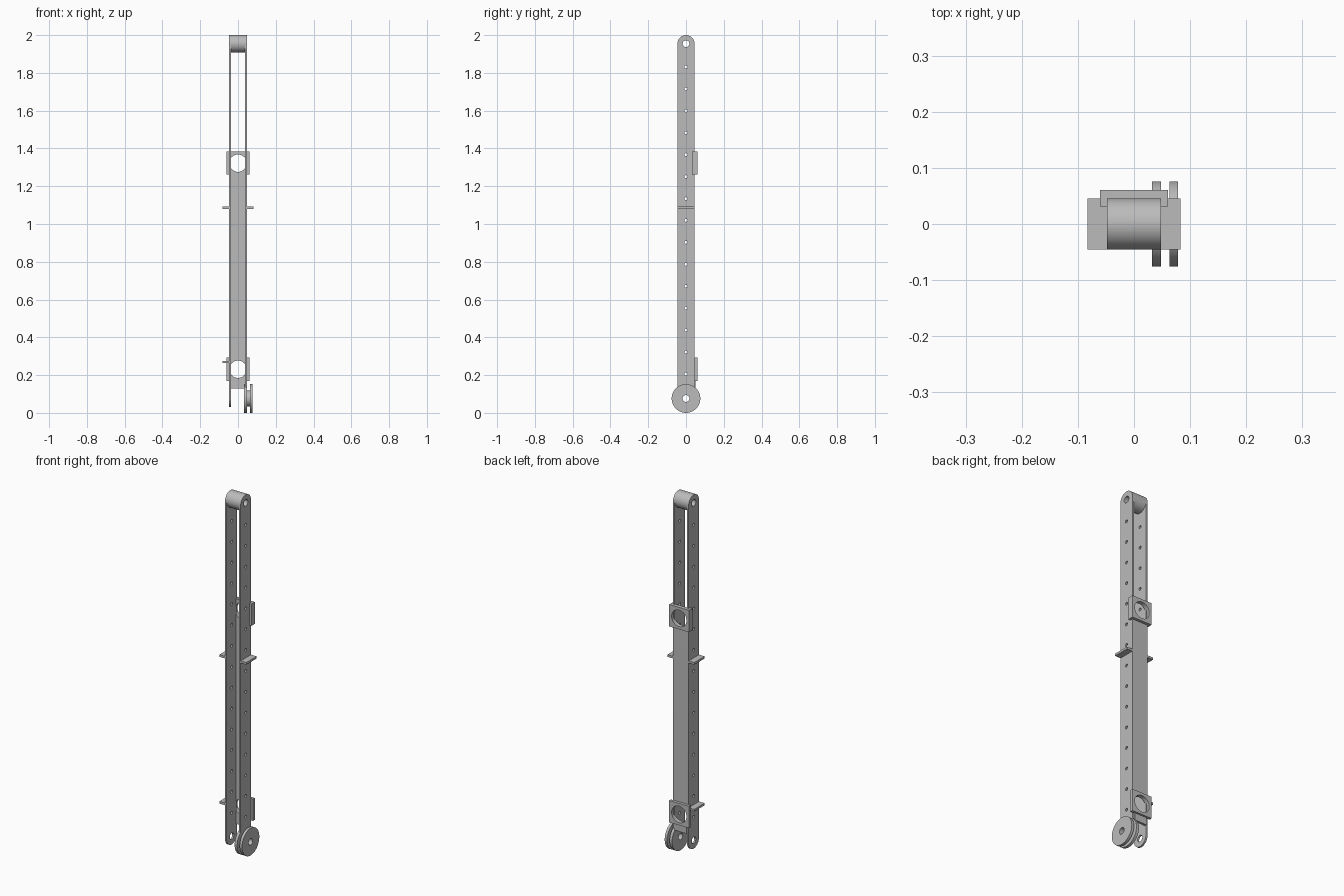
import bpy, bmesh, math
from mathutils import Matrix

cube = bpy.data.objects.get("Cube")
if cube:
    bpy.data.objects.remove(cube, do_unlink=True)

# Main dimensions
OUT, INN = 0.048, 0.038      # outer and inner face of the side plates
HALF = 0.0455                # half depth of the channel
TOP, AXLE = 2 - HALF, 0.076  # centres of the top and bottom pivots
PIVOT_R = 0.018

grey = bpy.data.materials.new("plain_grey")
grey.use_nodes = True
grey.diffuse_color = (0.5, 0.5, 0.5, 1)
grey.node_tree.nodes["Principled BSDF"].inputs["Base Color"].default_value = (0.5, 0.5, 0.5, 1)


def finish(name, bm):
    bmesh.ops.recalc_face_normals(bm, faces=bm.faces)
    me = bpy.data.meshes.new(name)
    bm.to_mesh(me)
    bm.free()
    me.materials.append(grey)
    ob = bpy.data.objects.new(name, me)
    bpy.context.collection.objects.link(ob)
    return ob


def smooth(ob):
    bpy.ops.object.select_all(action='DESELECT')
    ob.select_set(True)
    bpy.context.view_layer.objects.active = ob
    bpy.ops.object.shade_smooth_by_angle(angle=math.radians(30))


def add_box(bm, x0, x1, y0, y1, z0, z1):
    mat = Matrix.Translation(((x0 + x1) / 2, (y0 + y1) / 2, (z0 + z1) / 2))
    bmesh.ops.create_cube(bm, size=1, matrix=mat @ Matrix.Diagonal((x1 - x0, y1 - y0, z1 - z0, 1)))


def box(name, *dims):
    bm = bmesh.new()
    add_box(bm, *dims)
    return finish(name, bm)


def add_rod(bm, axis, radius, depth, z, segments=32):
    turn = Matrix.Rotation(math.pi / 2, 4, 'Y' if axis == 'X' else 'X')
    bmesh.ops.create_cone(bm, cap_ends=True, segments=segments, radius1=radius, radius2=radius,
                          depth=depth, matrix=Matrix.Translation((0, 0, z)) @ turn)


def lathe(name, profile, z, steps=48):
    """Turn a closed (x, radius) profile around the x axis at height z."""
    bm = bmesh.new()
    vs = [bm.verts.new((x, 0, z + r)) for x, r in profile]
    es = [bm.edges.new((vs[i - 1], v)) for i, v in enumerate(vs)]
    bmesh.ops.spin(bm, geom=vs + es, cent=(0, 0, z), axis=(1, 0, 0),
                   angle=2 * math.pi, steps=steps)
    bmesh.ops.remove_doubles(bm, verts=bm.verts, dist=1e-5)
    ob = finish(name, bm)
    smooth(ob)
    return ob


def cut(ob, cutter):
    mod = ob.modifiers.new("holes", 'BOOLEAN')
    mod.operation, mod.solver, mod.object = 'DIFFERENCE', 'EXACT', cutter
    bpy.context.view_layer.update()
    me = bpy.data.meshes.new_from_object(ob.evaluated_get(bpy.context.evaluated_depsgraph_get()))
    ob.modifiers.clear()
    ob.data = me
    smooth(ob)


def side_plate(name, x0, x1):
    bm = bmesh.new()
    n, pts = 24, []
    for centre, start in ((TOP, 0), (AXLE, math.pi)):
        for i in range(n + 1):
            a = start + math.pi * i / n
            pts.append((x0, HALF * math.cos(a), centre + HALF * math.sin(a)))
    face = bm.faces.new([bm.verts.new(p) for p in pts])
    new = bmesh.ops.extrude_face_region(bm, geom=[face])["geom"]
    bmesh.ops.translate(bm, vec=(x1 - x0, 0, 0),
                        verts=[g for g in new if isinstance(g, bmesh.types.BMVert)])
    return finish(name, bm)


# Cutter for the row of pin holes and the two pivots
bm = bmesh.new()
for i in range(15):
    add_rod(bm, 'X', 0.008, 0.3, 0.206 + 0.1161 * i, 16)
for z in (TOP, AXLE):
    add_rod(bm, 'X', PIVOT_R, 0.3, z)
pin_cutter = finish("pin_hole_cutter", bm)

# Cutter for the round openings in the back
BRACKETS = (1.322, 0.231)
bm = bmesh.new()
for z in BRACKETS:
    add_rod(bm, 'Y', 0.046, 0.3, z, 40)
round_cutter = finish("round_hole_cutter", bm)

# Side plates
for name, s in (("left_plate", 1), ("right_plate", -1)):
    cut(side_plate(name, s * INN, s * OUT), pin_cutter)

# Back panel and the lip below it
cut(box("back_panel", -INN, INN, 0.038, HALF, 0.13, 1.382), round_cutter)
box("back_lip", -INN, INN, 0.04, 0.051, 0.13, 0.172)

# Upper bracket wraps the channel, lower bracket is a flat plate
bm = bmesh.new()
z = BRACKETS[0]
add_box(bm, -0.061, 0.061, HALF, 0.061, z - 0.061, z + 0.061)
upper = finish("upper_bracket", bm)
cut(upper, round_cutter)
for name, s in (("left", 1), ("right", -1)):
    x0, x1 = sorted((s * OUT, s * 0.061))
    box(name + "_bracket_flange", x0, x1, 0.031, HALF, z - 0.061, z + 0.061)
z = BRACKETS[1]
cut(box("lower_bracket", -0.061, 0.061, HALF, 0.061, z - 0.061, z + 0.061), round_cutter)

# Side tabs
for name, s, z in (("left_tab", 1, 1.086), ("right_tab", -1, 1.086), ("lower_right_tab", -1, 0.269)):
    x0, x1 = sorted((s * OUT, s * 0.083))
    box(name, x0, x1, -HALF, HALF, z - 0.006, z + 0.006)

# Top spacer between the plates
lathe("top_spacer", [(-INN, PIVOT_R), (-INN, HALF), (INN, HALF), (INN, PIVOT_R)], TOP)

# Grooved pulley on the left plate
R, HUB = 0.076, 0.042
lathe("pulley", [(0.0325, PIVOT_R), (0.0325, R), (0.048, R), (0.048, HUB),
                 (0.0635, HUB), (0.0635, R), (0.078, R), (0.078, PIVOT_R)], AXLE)

# Remove the helpers
for ob in (pin_cutter, round_cutter):
    bpy.data.objects.remove(ob, do_unlink=True)
